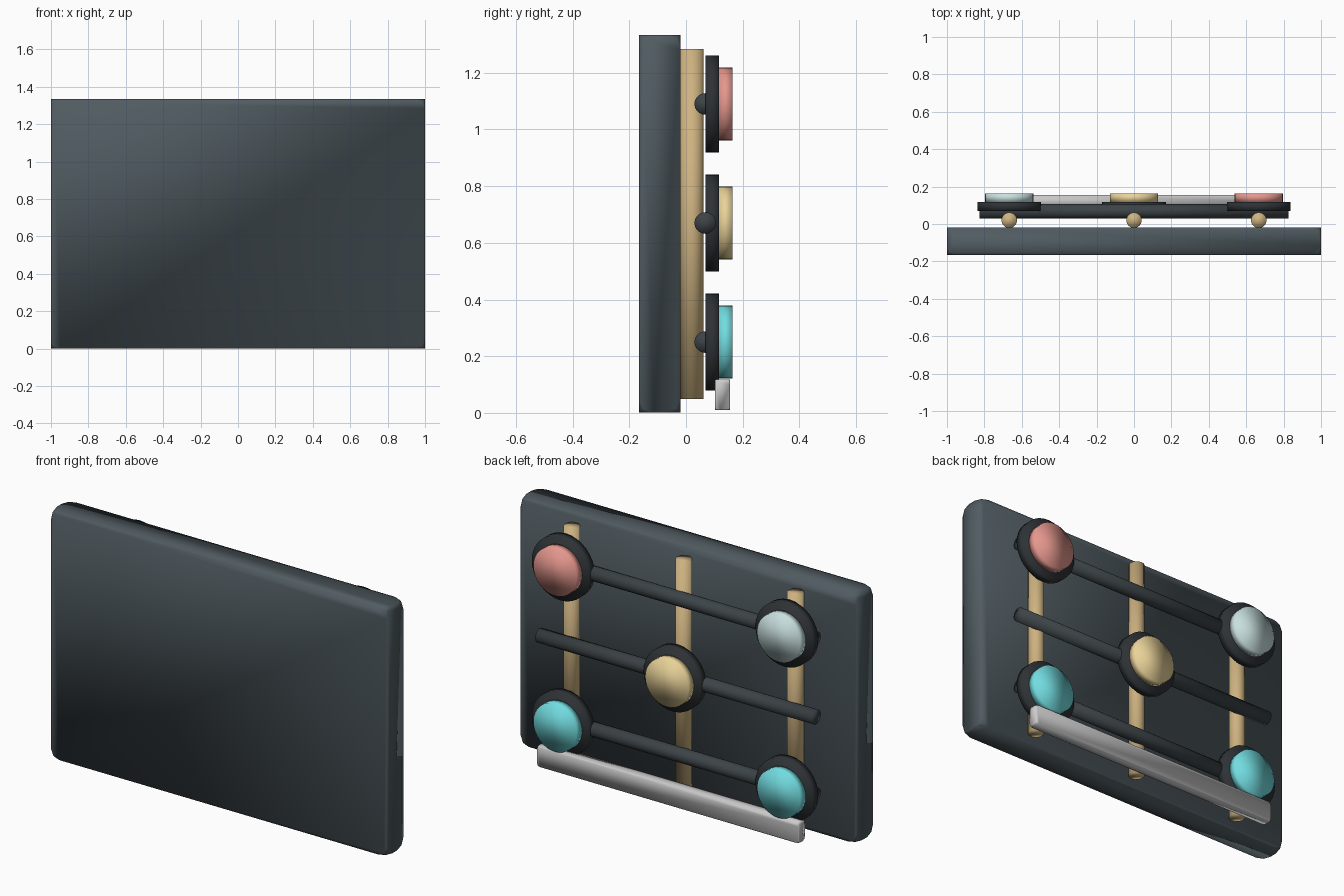
import bpy
import bmesh
from math import pi
from mathutils import Matrix

cube = bpy.data.objects.get("Cube")
if cube:
    bpy.data.objects.remove(cube, do_unlink=True)


def material(name, r, g, b):
    mat = bpy.data.materials.new(name)
    mat.use_nodes = True
    mat.diffuse_color = (r, g, b, 1)
    mat.node_tree.nodes["Principled BSDF"].inputs["Base Color"].default_value = (r, g, b, 1)
    return mat


SLATE = material("slate", 0.08, 0.105, 0.12)
DARK = material("dark_rail", 0.045, 0.056, 0.062)
BLACK = material("black_rubber", 0.027, 0.032, 0.036)
WOOD = material("wood", 0.62, 0.45, 0.22)
PINK = material("pink", 0.78, 0.31, 0.27)
PALE = material("pale_blue", 0.58, 0.74, 0.74)
SAND = material("sand", 0.82, 0.65, 0.32)
TEAL = material("teal", 0.17, 0.72, 0.75)
WHITE = material("white", 0.72, 0.72, 0.72)

# Axis rotations for cylinders
AXES = {
    "X": Matrix.Rotation(pi / 2, 4, "Y"),
    "Y": Matrix.Rotation(pi / 2, 4, "X"),
    "Z": Matrix.Identity(4),
}


def finish(name, bm, mat):
    mesh = bpy.data.meshes.new(name)
    bm.to_mesh(mesh)
    bm.free()
    mesh.materials.append(mat)
    mesh.shade_smooth()
    obj = bpy.data.objects.new(name, mesh)
    bpy.context.collection.objects.link(obj)
    return obj


def corner_cut_box(name, center, size, cut, mat):
    """Box with softened corners and sharp edges."""
    bm = bmesh.new()
    bmesh.ops.create_cube(bm, size=1)
    bmesh.ops.scale(bm, vec=size, verts=bm.verts)
    bmesh.ops.translate(bm, vec=center, verts=bm.verts)
    bmesh.ops.bevel(bm, geom=bm.verts[:], offset=cut, segments=2,
                    profile=0.5, affect="VERTICES", clamp_overlap=True)
    return finish(name, bm, mat)


def cylinder(name, center, radius, length, axis, mat, sides=32):
    bm = bmesh.new()
    bmesh.ops.create_cone(bm, cap_ends=True, segments=sides, radius1=radius,
                          radius2=radius, depth=length,
                          matrix=Matrix.Translation(center) @ AXES[axis])
    return finish(name, bm, mat)


# Large front panel
corner_cut_box("panel", (0, -0.0925, 0.667), (2, 0.145, 1.333), 0.05, SLATE)

# Upright wooden rods behind the panel
SIDE = 0.667
for label, x in (("right", -SIDE), ("middle", 0), ("left", SIDE)):
    cylinder(label + "_wood_rod", (x, 0.02, 0.667), 0.041, 1.235, "Z", WOOD)

# Horizontal rails
LOW, MID, HIGH = 0.25, 0.67, 1.09
for label, z in (("lower", LOW), ("middle", MID), ("upper", HIGH)):
    cylinder(label + "_rail", (0, 0.068, z), 0.038, 1.65, "X", DARK)

# Round mounts, each with a coloured pad
pads = (
    ("upper_left", SIDE, HIGH, PINK),
    ("upper_right", -SIDE, HIGH, PALE),
    ("center", 0, MID, SAND),
    ("lower_left", SIDE, LOW, TEAL),
    ("lower_right", -SIDE, LOW, TEAL),
)
for label, x, z, mat in pads:
    cylinder(label + "_mount", (x, 0.093, z), 0.171, 0.048, "Y", BLACK)
    cylinder(label + "_pad", (x, 0.14, z), 0.129, 0.048, "Y", mat)

# White ledge along the bottom
corner_cut_box("ledge", (0, 0.129, 0.064), (1.56, 0.054, 0.108), 0.018, WHITE)
